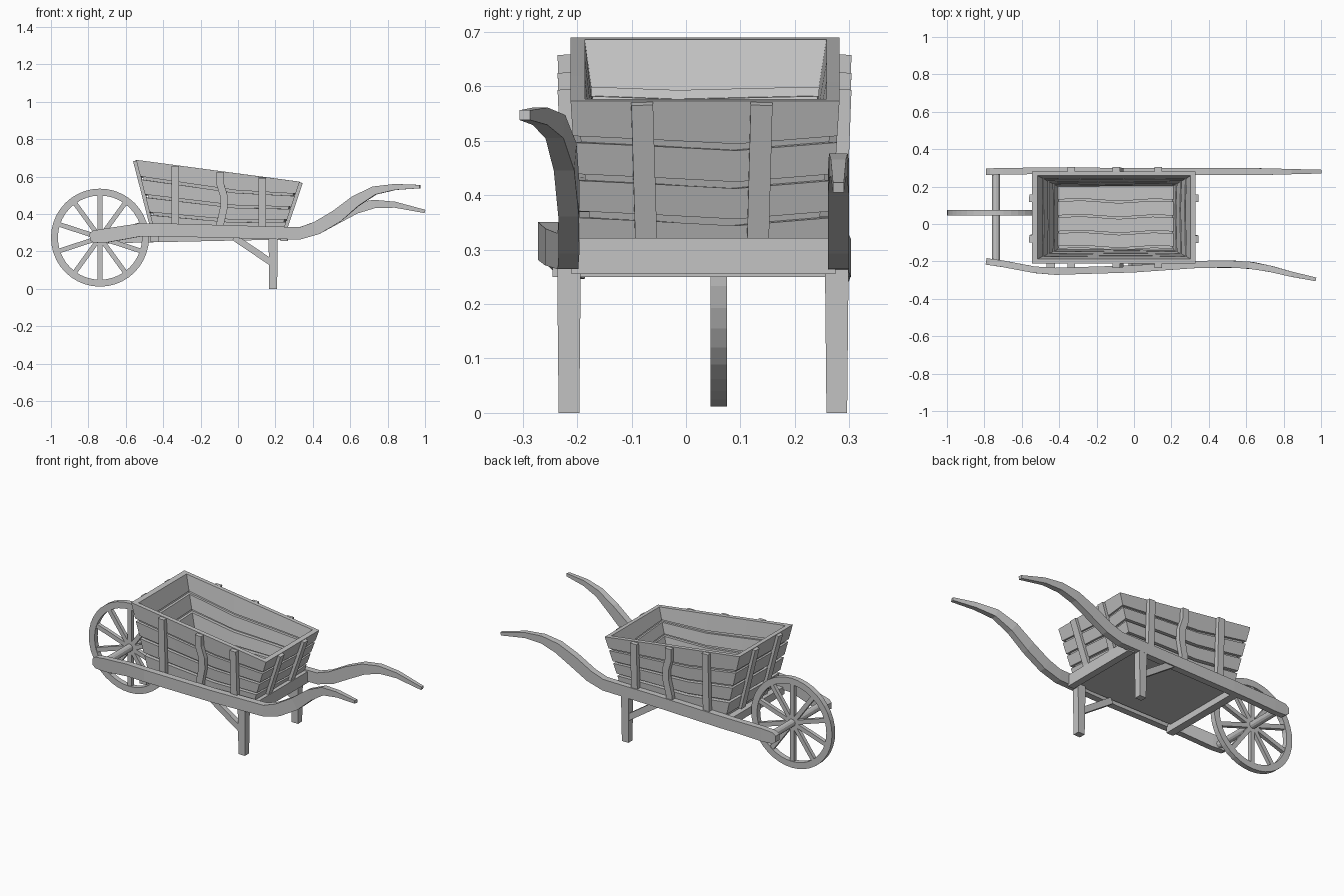
import bpy, bmesh, math
from mathutils import Vector

cube = bpy.data.objects.get("Cube")
if cube:
    bpy.data.objects.remove(cube, do_unlink=True)

wood = bpy.data.materials.new("weathered grey")
wood.use_nodes = True
GREY = (0.55, 0.55, 0.55, 1)
wood.diffuse_color = GREY
wood.node_tree.nodes["Principled BSDF"].inputs["Base Color"].default_value = GREY


def finish(name, bm):
    bmesh.ops.recalc_face_normals(bm, faces=bm.faces)
    mesh = bpy.data.meshes.new(name)
    bm.to_mesh(mesh)
    bm.free()
    mesh.materials.append(wood)
    obj = bpy.data.objects.new(name, mesh)
    bpy.context.collection.objects.link(obj)
    return obj


def skin(name, rings, closed=False):
    """Join four-cornered sections into one solid."""
    bm = bmesh.new()
    loops = [[bm.verts.new(p) for p in ring] for ring in rings]
    pairs = list(zip(loops, loops[1:]))
    if closed:
        pairs.append((loops[-1], loops[0]))
    else:
        bm.faces.new(loops[0])
        bm.faces.new(loops[-1])
    for a, b in pairs:
        for i in range(4):
            j = (i + 1) % 4
            bm.faces.new((a[i], a[j], b[j], b[i]))
    return finish(name, bm)


def beam(name, path, sizes, up=(0, 0, 1)):
    """Sweep a rectangle along a path; sizes hold (width, height)."""
    pts = [Vector(p) for p in path]
    if isinstance(sizes, tuple):
        sizes = [sizes] * len(pts)
    rings = []
    for i, p in enumerate(pts):
        t = (pts[min(i + 1, len(pts) - 1)] - pts[max(i - 1, 0)]).normalized()
        side = t.cross(Vector(up)).normalized()
        top = side.cross(t)
        w, h = sizes[i]
        rings.append([p + side * w * a / 2 + top * h * b / 2
                      for a, b in ((-1, -1), (1, -1), (1, 1), (-1, 1))])
    return skin(name, rings)


# Side rails that sweep up into handles
xs = (-0.79, -0.77, -0.70, -0.53, -0.42, 0, 0.33, 0.42, 0.53, 0.63, 0.73, 0.84)
heights = (0.035, 0.066, 0.075, 0.07, 0.07, 0.068, 0.066, 0.07, 0.07, 0.06, 0.045, 0.032, 0.018)
widths = (0.035,) * 4 + (0.038,) * 6 + (0.034, 0.028, 0.02)
sizes = list(zip(widths, heights))
right_y = (-0.2, -0.203, -0.213, -0.245, -0.253, -0.24, -0.217,
           -0.215, -0.215, -0.222, -0.24, -0.268, -0.296)
right_z = (0.278, 0.279, 0.286, 0.314, 0.316, 0.305, 0.297,
           0.325, 0.39, 0.47, 0.526, 0.545, 0.547)
left_y = (0.28, 0.28, 0.282, 0.284, 0.284) + (0.28,) * 8
left_z = (0.278, 0.278, 0.279, 0.283, 0.285, 0.293, 0.297,
          0.325, 0.385, 0.432, 0.454, 0.45, 0.414)
beam("right_rail_and_handle", list(zip(xs + (0.973,), right_y, right_z)), sizes)
beam("left_rail_and_handle", list(zip(xs + (1.0,), left_y, left_z)), sizes)

# Wheel: rim, spokes and axle
hub = Vector((-0.738, 0.06, 0.274))


def around(angle, r, y):
    return hub + Vector((r * math.cos(angle), y, r * math.sin(angle)))


rim = [[around(2 * math.pi * i / 40, r, y)
        for r, y in ((0.262, -0.015), (0.262, 0.015), (0.225, 0.015), (0.225, -0.015))]
       for i in range(40)]
skin("wheel_rim", rim, closed=True)
for i in range(10):
    a = math.pi / 2 + i * math.pi / 5
    beam("wheel_spoke", [around(a, 0.01, 0), around(a, 0.23, 0)], (0.025, 0.022), up=(0, 1, 0))

bm = bmesh.new()
bmesh.ops.create_cone(bm, cap_ends=True, segments=12, radius1=0.021, radius2=0.021, depth=0.47)
axle = finish("axle", bm)
axle.rotation_euler.x = math.pi / 2
axle.location = (hub.x, 0.035, hub.z)

# Legs and diagonal braces
for side, y in (("right", -0.215), ("left", 0.277)):
    beam(side + "_leg", [(0.188, y, 0), (0.188, y, 0.3)], [(0.038, 0.042), (0.044, 0.05)], up=(1, 0, 0))
    beam(side + "_brace", [(0.18, y, 0.14), (-0.02, y, 0.275)], (0.03, 0.035))

# Frame underneath
beam("base_plate", [(-0.43, 0.025, 0.293), (0.235, 0.025, 0.293)], (0.475, 0.014))
beam("front_crossbar", [(-0.445, -0.245, 0.272), (-0.445, 0.28, 0.272)], (0.045, 0.045))
beam("rear_crossbar", [(0.248, -0.21, 0.288), (0.248, 0.275, 0.288)], (0.04, 0.066))


# Tray corners, counter-clockwise from above
def corners(x0, x1, y0, y1, z0, z1):
    return [Vector(p) for p in ((x0, y0, z0), (x1, y0, z1), (x1, y1, z1), (x0, y1, z0))]


outer = (corners(-0.45, 0.24, -0.195, 0.265, 0.32, 0.305),
         corners(-0.545, 0.33, -0.212, 0.282, 0.69, 0.573))
inner = (corners(-0.405, 0.205, -0.135, 0.2, 0.32, 0.305),
         corners(-0.515, 0.303, -0.186, 0.258, 0.686, 0.577))
slats = ((0, 0.2), (0.245, 0.455), (0.5, 0.715), (0.76, 1))

for k, wall in enumerate(("right", "rear", "left", "front")):
    j = (k + 1) % 4

    def at(shell, u, v):
        low, high = shell
        return low[k].lerp(low[j], u).lerp(high[k].lerp(high[j], u), v)

    # Thick slats with shallow gaps, bowed a little downwards
    bow = 0.3 if wall == "front" else 1
    for n, (v0, v1) in enumerate(slats):
        rings = []
        for u, sag in ((0, 0), (0.3, 0.025 * bow), (0.62, 0.055 * bow), (1, 0)):
            lo = v0 - (sag if n else 0)
            hi = v1 - (sag if n < 3 else 0)
            rings.append([at(outer, u, lo), at(outer, u, hi), at(inner, u, hi), at(inner, u, lo)])
        skin(wall + "_slat", rings)

    # Core panel that closes the gaps
    rings = []
    for u in (0, 1):
        sheet = [at(outer, u, v).lerp(at(inner, u, v), f)
                 for v, f in ((0.02, 0.4), (0.97, 0.4), (0.97, 0.6), (0.02, 0.6))]
        rings.append(sheet)
    skin(wall + "_core_panel", rings)

    # Stakes on the two end walls
    if wall in ("rear", "front"):
        out = (at(outer, 0.5, 0.5) - at(inner, 0.5, 0.5)).normalized()
        for u in ((0.265, 0.71) if wall == "rear" else (0.29, 0.73)):
            beam(wall + "_stake", [at(outer, u, v) + out * 0.006 for v in (-0.02, 0.985)],
                 (0.04, 0.022), up=out)

# Upright stakes on the long walls, the middle one crooked
for side, y_low, y_high in (("right", -0.21, -0.223), ("left", 0.28, 0.291)):
    for x, z, bend in ((-0.335, 0.658, 0), (-0.095, 0.625, 0.02), (0.13, 0.594, 0)):
        path = [(x + b, y_low + (y_high - y_low) * f, 0.3 + (z - 0.3) * f)
                for b, f in ((0, 0), (0, 0.15), (bend, 0.42), (bend, 0.6), (0, 0.8), (0, 1))]
        beam(side + "_stake", path, (0.04, 0.026), up=(0, 1, 0))

# Floor boards with wavy edges
cuts = (-0.175, -0.125, -0.045, 0.04, 0.125, 0.24)
for y0, y1 in zip(cuts, cuts[1:]):
    rings = []
    for x, wave in ((-0.43, 0), (-0.28, 0.006), (-0.08, -0.008), (0.1, 0.004), (0.225, 0)):
        a, b = y0 + wave + 0.005, y1 + wave - 0.005
        rings.append([(x, a, 0.298), (x, b, 0.298), (x, b, 0.325), (x, a, 0.325)])
    skin("floor_board", rings)
